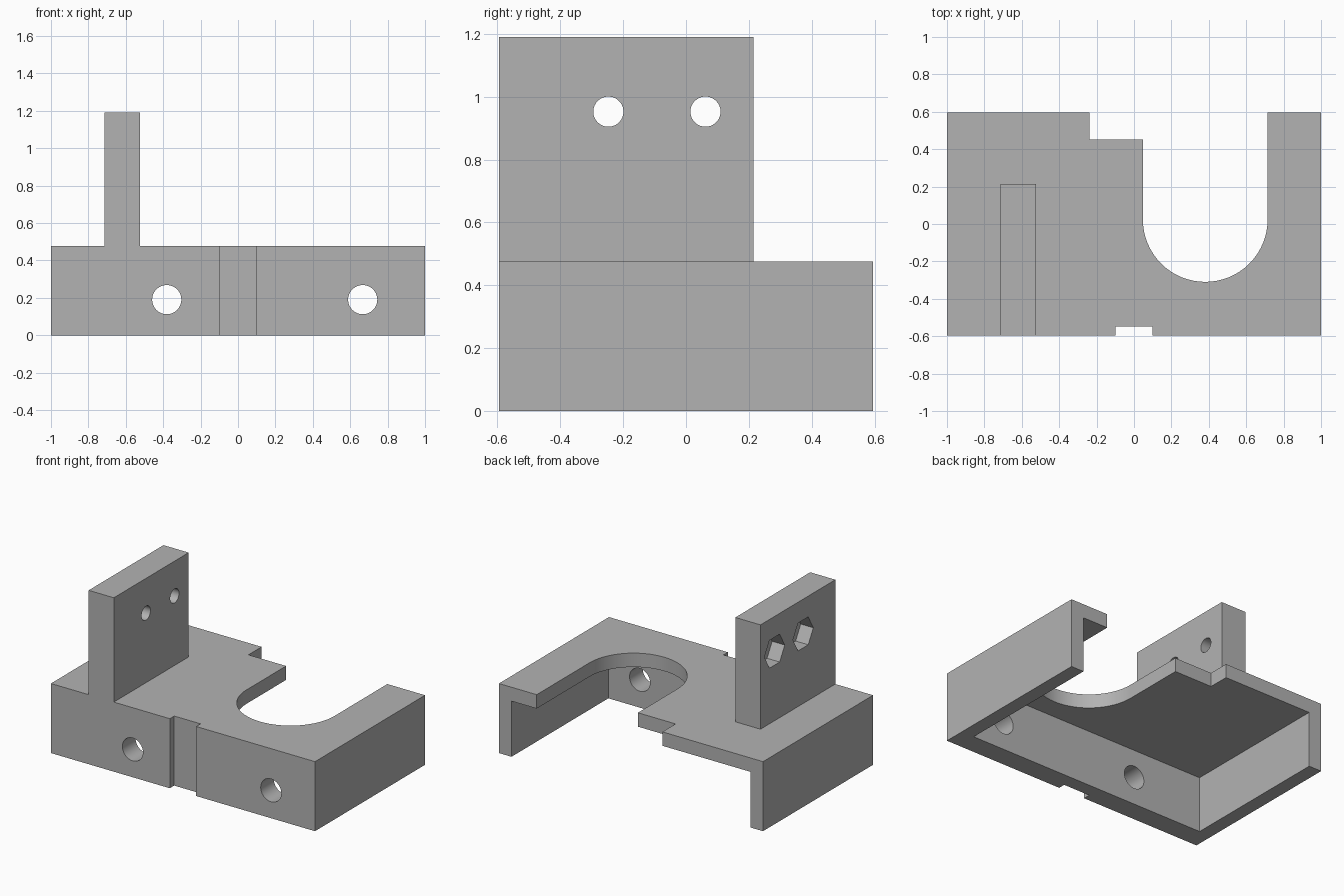
import bpy, bmesh
from math import cos, sin, pi, radians
from mathutils import Vector

if "Cube" in bpy.data.objects:
    bpy.data.objects.remove(bpy.data.objects["Cube"])

U = 2 / 42          # one design unit; the bracket is 42 units long
W, D, H = 1.0, 12.5 * U, 10 * U
WALL = 2 * U
FRONT_WALL = 3 * U

grey = bpy.data.materials.new("plain grey")
grey.use_nodes = True
colour = (0.45, 0.45, 0.45, 1)
grey.diffuse_color = colour
grey.node_tree.nodes["Principled BSDF"].inputs["Base Color"].default_value = colour


def prism(name, outline, axis, lo, hi):
    """Extrude a 2D outline along x, y or z."""
    place = {"x": lambda a, b, t: (t, a, b),
             "y": lambda a, b, t: (a, t, b),
             "z": lambda a, b, t: (a, b, t)}[axis]
    bm = bmesh.new()
    face = bm.faces.new([bm.verts.new(place(a, b, lo)) for a, b in outline])
    side = bmesh.ops.extrude_face_region(bm, geom=[face])["geom"]
    shift = Vector(place(0, 0, hi - lo))
    bmesh.ops.translate(bm, vec=shift, verts=[v for v in side if isinstance(v, bmesh.types.BMVert)])
    bmesh.ops.recalc_face_normals(bm, faces=bm.faces)
    mesh = bpy.data.meshes.new(name)
    bm.to_mesh(mesh)
    bm.free()
    mesh.materials.append(grey)
    obj = bpy.data.objects.new(name, mesh)
    bpy.context.collection.objects.link(obj)
    return obj


def rect(a0, a1, b0, b1):
    return [(a0, b0), (a1, b0), (a1, b1), (a0, b1)]


def ring(a, b, r, n):
    return [(a + r * cos(2 * pi * i / n), b + r * sin(2 * pi * i / n)) for i in range(n)]


def cut(obj, outline, axis, lo, hi):
    """Subtract a prism from the object."""
    cutter = prism("cutter", outline, axis, lo, hi)
    cutter.hide_render = True
    mod = obj.modifiers.new("cut", "BOOLEAN")
    mod.operation, mod.solver, mod.object = "DIFFERENCE", "EXACT", cutter
    bpy.context.view_layer.update()
    result = bpy.data.meshes.new_from_object(obj.evaluated_get(bpy.context.evaluated_depsgraph_get()))
    obj.modifiers.clear()
    obj.data = result
    bpy.data.objects.remove(cutter)


# Base: block hollowed from below and open at the back
base = prism("base", rect(-W, W, -D, D), "z", 0, H)
cut(base, rect(-W + WALL, W - WALL, -D + FRONT_WALL, D + 1), "z", -1, H - WALL)

# Round-ended slot through the top plate
cx, cy, r = 8 * U, 0.5 * U, 7 * U
arc = [(cx + r * cos(pi + pi * i / 32), cy + r * sin(pi + pi * i / 32)) for i in range(33)]
cut(base, arc + [(cx + r, D + 1), (cx - r, D + 1)], "z", H - 2.5 * WALL, H + 1)

# Step in the back edge and shallow groove in the front
cut(base, rect(-5 * U, cx - r + U, D - 3 * U, D + 1), "z", H - 2.5 * WALL, H + 1)
cut(base, rect(-2.1 * U, 2.1 * U, -D - 1, -D + U), "z", -1, H + 1)

# Mounting holes in the front wall
for x in (-8 * U, 14 * U):
    cut(base, ring(x, 4 * U, 0.078, 48), "y", -D - 1, -D + 2 * FRONT_WALL)

# Upright plate with bolt holes and hexagonal nut pockets
x0, x1 = -15 * U, -11 * U
upright = prism("upright_plate", rect(-D, 4.5 * U, H, 25 * U), "x", x0, x1)
for y in (-0.247, 0.062):
    cut(upright, ring(y, 20 * U, 0.048, 40), "x", x0 - 1, x1 + 1)
    cut(upright, ring(y, 20 * U, 0.11, 6), "x", x0 - 1, x0 + 2 * U)

# Smooth the curved walls only
bpy.ops.object.select_all(action="DESELECT")
for obj in (base, upright):
    obj.select_set(True)
bpy.context.view_layer.objects.active = base
bpy.ops.object.shade_smooth_by_angle(angle=radians(30))
